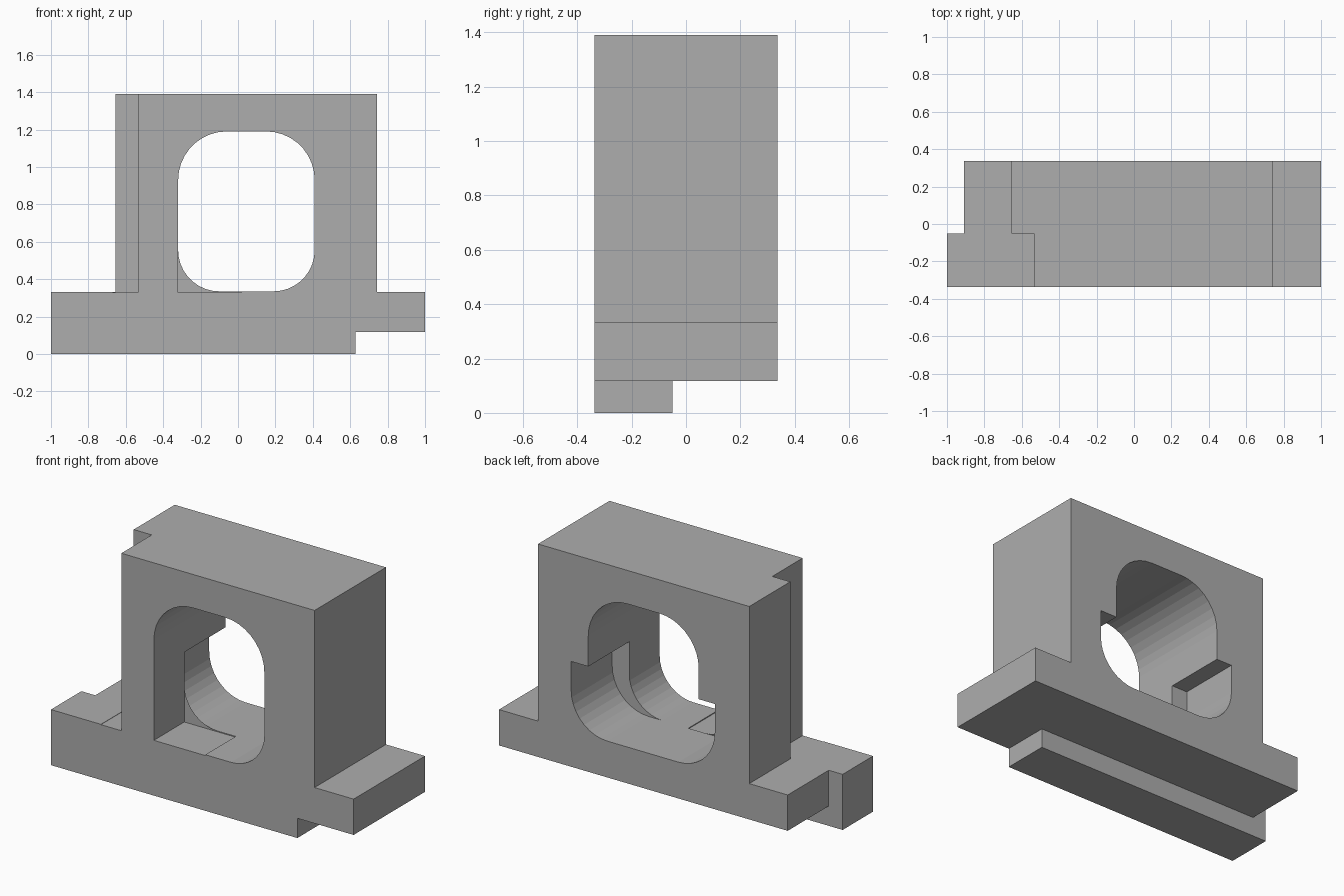
import bpy, bmesh, math

if "Cube" in bpy.data.objects:
    bpy.data.objects.remove(bpy.data.objects["Cube"])

FRONT, STEP, BACK = -0.337, -0.05, 0.337

grey = bpy.data.materials.new("mid grey")
grey.diffuse_color = (0.42, 0.42, 0.42, 1)
grey.use_nodes = True
grey.node_tree.nodes["Principled BSDF"].inputs["Base Color"].default_value = grey.diffuse_color


def prism(name, profile, y0, y1):
    """Extrude an x-z profile from y0 to y1."""
    bm = bmesh.new()
    face = bm.faces.new([bm.verts.new((x, y0, z)) for x, z in profile])
    out = bmesh.ops.extrude_face_region(bm, geom=[face])
    moved = [v for v in out["geom"] if isinstance(v, bmesh.types.BMVert)]
    bmesh.ops.translate(bm, verts=moved, vec=(0, y1 - y0, 0))
    bmesh.ops.recalc_face_normals(bm, faces=bm.faces)
    mesh = bpy.data.meshes.new(name)
    bm.to_mesh(mesh)
    bm.free()
    mesh.materials.append(grey)
    obj = bpy.data.objects.new(name, mesh)
    bpy.context.collection.objects.link(obj)
    return obj


def rect(x0, x1, z0, z1):
    return [(x0, z0), (x1, z0), (x1, z1), (x0, z1)]


def rounded(x0, x1, z0, z1, r_low, r_high, n=9):
    """Rectangle with rounded lower and upper corners (radius 0 = square)."""
    pts = []
    corners = [(x0, z0, 1, 1, r_low), (x1, z0, -1, 1, r_low),
               (x1, z1, -1, -1, r_high), (x0, z1, 1, -1, r_high)]
    for i, (x, z, sx, sz, r) in enumerate(corners):
        steps = n if r else 0
        for k in range(steps + 1):
            a = math.pi + math.pi / 2 * (i + k / max(steps, 1))
            pts.append((x + sx * r + r * math.cos(a), z + sz * r + r * math.sin(a)))
    return pts


# Upright block on a long base, full depth
body = prism("bearing_block", [(-1, 0), (0.628, 0), (0.628, 0.118), (1, 0.118),
                               (1, 0.332), (0.742, 0.332), (0.742, 1.39),
                               (-0.654, 1.39), (-0.654, 0.332), (-1, 0.332)], FRONT, BACK)

cutters = [
    # Window through the upright
    prism("window_cutter", rounded(-0.32, 0.41, 0.335, 1.19, 0.22, 0.26), -0.5, 0.5),
    # Wider rounded pocket in the back half
    prism("pocket_cutter", rounded(-0.426, 0.523, 0.335, 0.747, 0.24, 0), STEP, 0.5),
    # Square lower corner at the front of the window
    prism("corner_cutter", rect(-0.32, 0.02, 0.33, 0.6), -0.5, STEP),
    # Front left notch of the upright
    prism("notch_cutter", rect(-0.67, -0.535, 0.33, 1.5), -0.5, STEP),
    # Shorter back of the base, and its raised underside
    prism("end_cutter", rect(-1.1, -0.908, -0.1, 0.5), STEP, 0.5),
    prism("underside_cutter", rect(-1.2, 0.628, -0.1, 0.118), STEP, 0.5),
]
for cutter in cutters:
    mod = body.modifiers.new(cutter.name, 'BOOLEAN')
    mod.operation = 'DIFFERENCE'
    mod.solver = 'EXACT'
    mod.object = cutter
    cutter.hide_render = True
    cutter.hide_viewport = True
